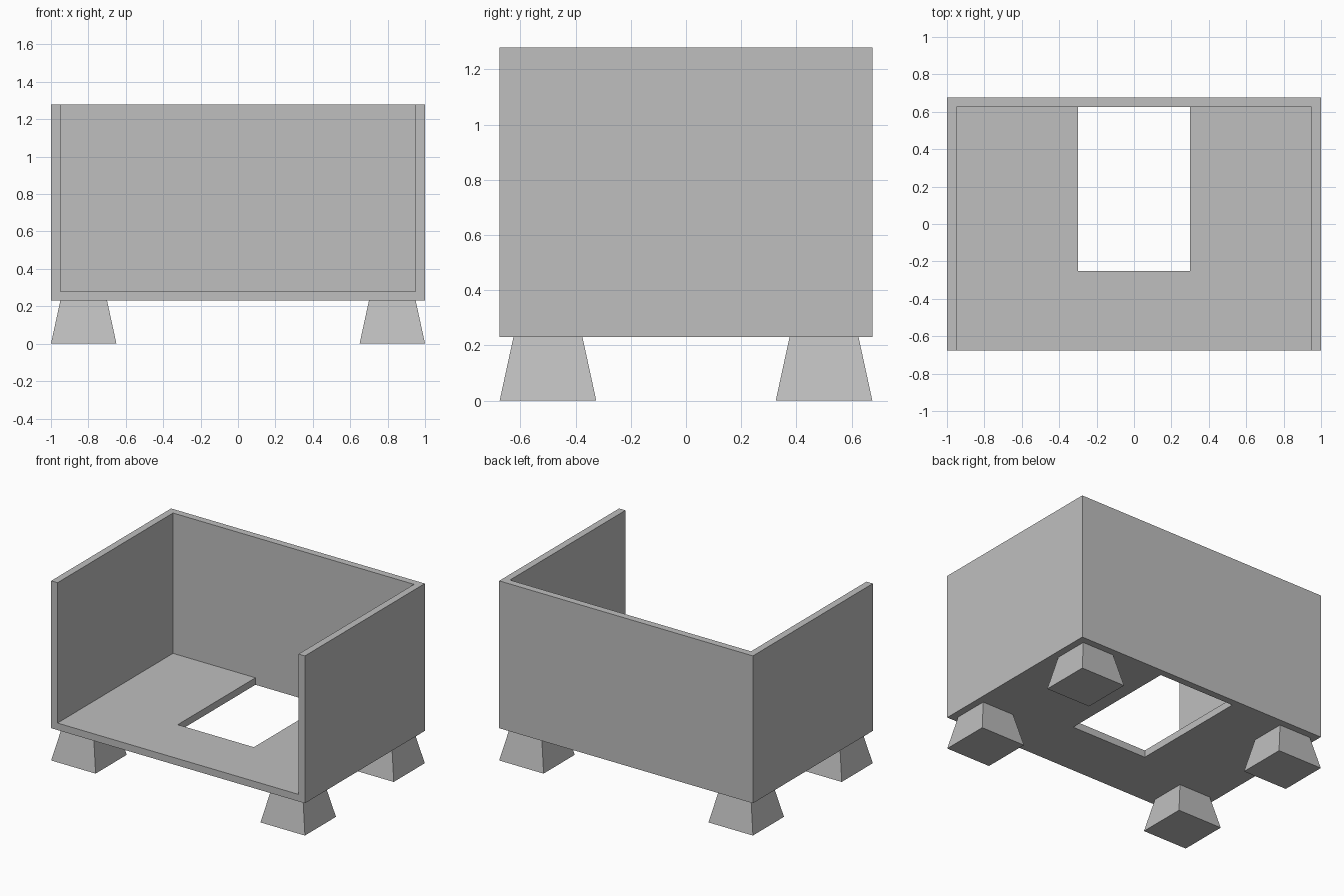
import bpy
import bmesh

cube = bpy.data.objects.get("Cube")
if cube:
    bpy.data.objects.remove(cube, do_unlink=True)

grey = bpy.data.materials.new("plain grey")
grey.use_nodes = True
colour = (0.52, 0.52, 0.52, 1)
grey.diffuse_color = colour
grey.node_tree.nodes["Principled BSDF"].inputs["Base Color"].default_value = colour

W, D = 1.0, 0.675              # half width and half depth
T = 0.05                       # panel thickness
BASE, TOP = 0.23, 1.28         # underside and rim heights


def finish(name, bm):
    bmesh.ops.recalc_face_normals(bm, faces=bm.faces)
    mesh = bpy.data.meshes.new(name)
    bm.to_mesh(mesh)
    bm.free()
    mesh.materials.append(grey)
    obj = bpy.data.objects.new(name, mesh)
    bpy.context.collection.objects.link(obj)
    return obj


def prism(name, outline, z0, z1):
    """Extrude a flat outline upwards."""
    bm = bmesh.new()
    face = bm.faces.new([bm.verts.new((x, y, z0)) for x, y in outline])
    new = bmesh.ops.extrude_face_region(bm, geom=[face])["geom"]
    verts = [v for v in new if isinstance(v, bmesh.types.BMVert)]
    bmesh.ops.translate(bm, verts=verts, vec=(0, 0, z1 - z0))
    return finish(name, bm)


def u_outline(half, inner, front, back, notch):
    """Half of a U-shaped outline, mirrored across x."""
    side = [(half, front), (half, back)] if notch > front else [(inner, front), (half, front), (half, back)]
    return side


# Side and back walls, open at the front
walls = [(-W, -D), (-W + T, -D), (-W + T, D - T), (W - T, D - T),
         (W - T, -D), (W, -D), (W, D), (-W, D)]
prism("walls", walls, BASE, TOP)

# Floor with a rectangular opening that reaches the back wall
HOLE, HOLE_FRONT = 0.3, -0.25
X, Y = W - T, D - T
floor = [(-X, -D), (X, -D), (X, Y), (HOLE, Y), (HOLE, HOLE_FRONT),
         (-HOLE, HOLE_FRONT), (-HOLE, Y), (-X, Y)]
prism("floor", floor, BASE, BASE + T)

# Four tapered feet, wider at the ground
FOOT = 0.35
for sx, side in ((1, "left"), (-1, "right")):
    for sy, end in ((-1, "front"), (1, "back")):
        bm = bmesh.new()
        bmesh.ops.create_cube(bm, size=1)
        for v in bm.verts:
            width = FOOT - 2 * T if v.co.z > 0 else FOOT
            v.co.x = v.co.x * width + sx * (W - FOOT / 2)
            v.co.y = v.co.y * width + sy * (D - FOOT / 2)
            v.co.z = (v.co.z + 0.5) * BASE
        finish(f"{end}_{side}_foot", bm)
